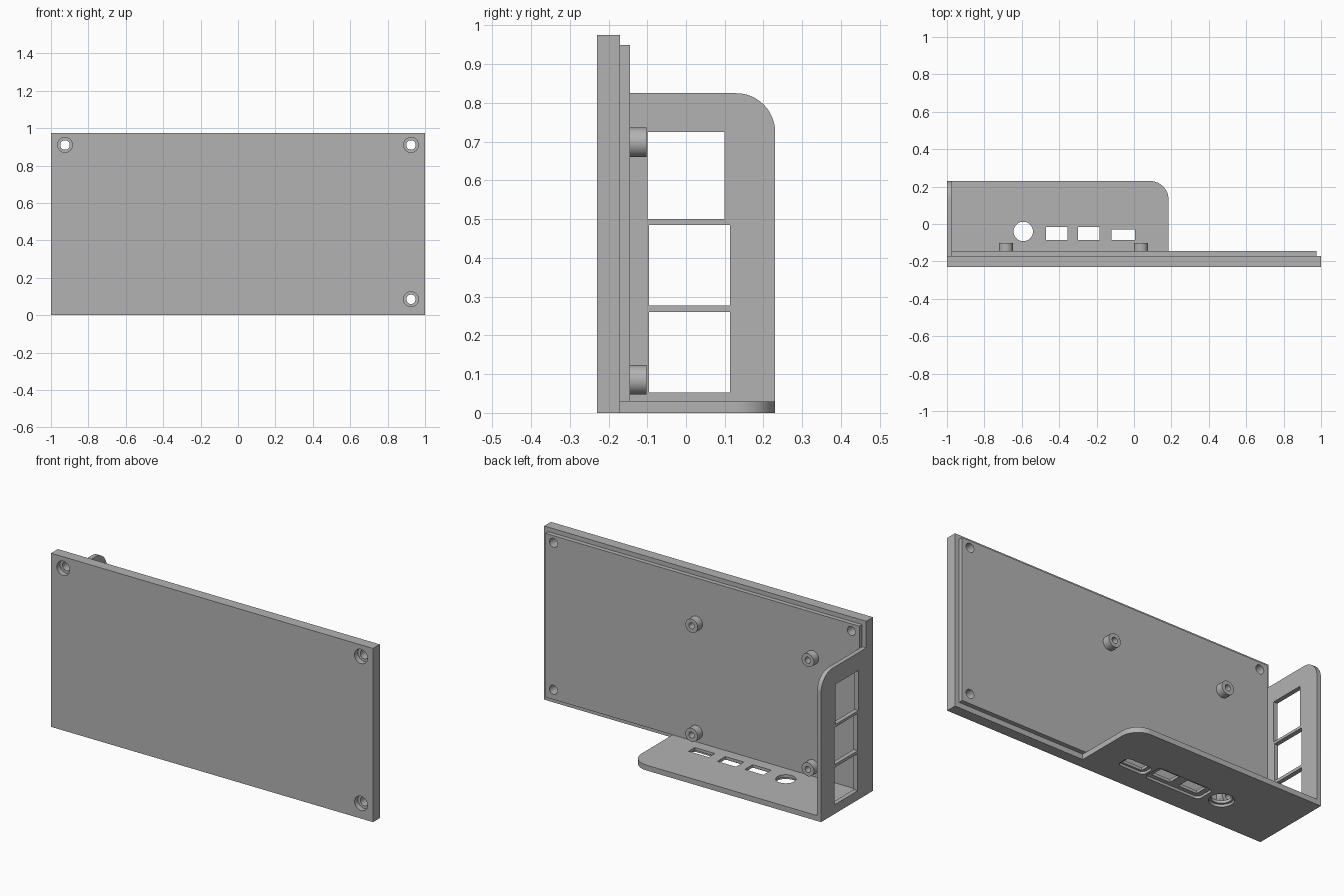
import bpy, bmesh, math
from mathutils import Vector

if "Cube" in bpy.data.objects:
    bpy.data.objects.remove(bpy.data.objects["Cube"])

gray = bpy.data.materials.new("plain gray")
gray.use_nodes = True
COLOR = (0.45, 0.45, 0.45, 1)
gray.diffuse_color = COLOR
gray.node_tree.nodes["Principled BSDF"].inputs["Base Color"].default_value = COLOR


def outline(a0, a1, b0, b1, radii=(0, 0, 0, 0)):
    """Rectangle with a radius per corner, counterclockwise from the low corner."""
    points = []
    corners = [(a0, b0, 1, 1), (a1, b0, -1, 1), (a1, b1, -1, -1), (a0, b1, 1, -1)]
    for i, ((a, b, sa, sb), r) in enumerate(zip(corners, radii)):
        if r == 0:
            points.append((a, b))
            continue
        for k in range(13):
            t = math.pi * (1 + i / 2 + k / 24)
            points.append((a + sa * r + r * math.cos(t), b + sb * r + r * math.sin(t)))
    return points


def circle(a, b, r, n=40):
    return [(a + r * math.cos(math.tau * k / n), b + r * math.sin(math.tau * k / n))
            for k in range(n)]


def prism(name, points, axis, low, high):
    """Extrude a 2D outline along an axis; the outline uses the other two axes."""
    def place(p, d):
        c = list(p)
        c.insert("xyz".index(axis), d)
        return Vector(c)
    bm = bmesh.new()
    face = bm.faces.new([bm.verts.new(place(p, low)) for p in points])
    ext = bmesh.ops.extrude_face_region(bm, geom=[face])
    moved = [v for v in ext["geom"] if isinstance(v, bmesh.types.BMVert)]
    bmesh.ops.translate(bm, verts=moved, vec=place((0, 0), high - low))
    bmesh.ops.recalc_face_normals(bm, faces=bm.faces)
    mesh = bpy.data.meshes.new(name)
    bm.to_mesh(mesh)
    bm.free()
    mesh.materials.append(gray)
    obj = bpy.data.objects.new(name, mesh)
    bpy.context.collection.objects.link(obj)
    return obj


def cut(obj, axis, holes):
    """Subtract (outline, low, high) prisms from an object."""
    for points, low, high in holes:
        cutter = prism("cutter", points, axis, low, high)
        cutter.hide_render = True
        mod = obj.modifiers.new("hole", "BOOLEAN")
        mod.operation, mod.solver, mod.object = "DIFFERENCE", "EXACT", cutter
        bpy.context.view_layer.update()
        graph = bpy.context.evaluated_depsgraph_get()
        mesh = bpy.data.meshes.new_from_object(obj.evaluated_get(graph))
        obj.modifiers.clear()
        obj.data = mesh
        bpy.data.objects.remove(cutter)


parts = []

# Front plate and the slightly smaller raised layer behind it
screws = [(-0.925, 0.91), (0.925, 0.91), (0.925, 0.085)]
front = prism("front_plate", outline(-1, 1, 0, 0.975), "y", -0.23, -0.17)
cut(front, "y", [(circle(x, z, 0.025), -0.3, 0) for x, z in screws])
cut(front, "y", [(circle(x, z, 0.04), -0.3, -0.20) for x, z in screws])
inner = prism("inner_layer", outline(-0.975, 0.975, 0.03, 0.95), "y", -0.17, -0.145)
cut(inner, "y", [(circle(x, z, 0.025), -0.3, 0) for x, z in screws])
parts += [front, inner]

# Side panel with three windows
side = prism("side_panel", outline(-0.17, 0.23, 0, 0.825, (0, 0, 0.1, 0)), "x", -1, -0.975)
windows = [(-0.1, 0.1, 0.5, 0.725), (-0.095, 0.113, 0.277, 0.485), (-0.095, 0.113, 0.052, 0.26)]
cut(side, "x", [(outline(*w), -1.1, -0.9) for w in windows])
parts.append(side)

# Bottom panel with connector openings, recessed from below
bottom = prism("bottom_panel", outline(-0.975, 0.185, -0.17, 0.23, (0, 0, 0.1, 0)), "z", 0, 0.03)
ports = [(-0.47, -0.355, -0.085, -0.015), (-0.3, -0.185, -0.085, -0.015),
         (-0.12, 0.005, -0.085, -0.03)]
recesses = [(-0.5, -0.155, -0.108, 0.008), (-0.14, 0.025, -0.097, -0.018)]
cut(bottom, "z", [(outline(*r, (0.025,) * 4), -0.1, 0.014) for r in recesses])
cut(bottom, "z", [(circle(-0.592, -0.04, 0.064), -0.1, 0.014)])
cut(bottom, "z", [(outline(*p), -0.1, 0.1) for p in ports])
cut(bottom, "z", [(circle(-0.592, -0.04, 0.052), -0.1, 0.1)])
parts.append(bottom)

# Four standoffs with blind screw holes
for x in (-0.685, 0.037):
    for z in (0.085, 0.698):
        post = prism("standoff", circle(x, z, 0.038), "y", -0.145, -0.102)
        cut(post, "y", [(circle(x, z, 0.017, 24), -0.14, 0)])
        parts.append(post)

bpy.ops.object.select_all(action="DESELECT")
for obj in parts:
    obj.select_set(True)
bpy.context.view_layer.objects.active = front
bpy.ops.object.shade_smooth_by_angle(angle=math.radians(30))
